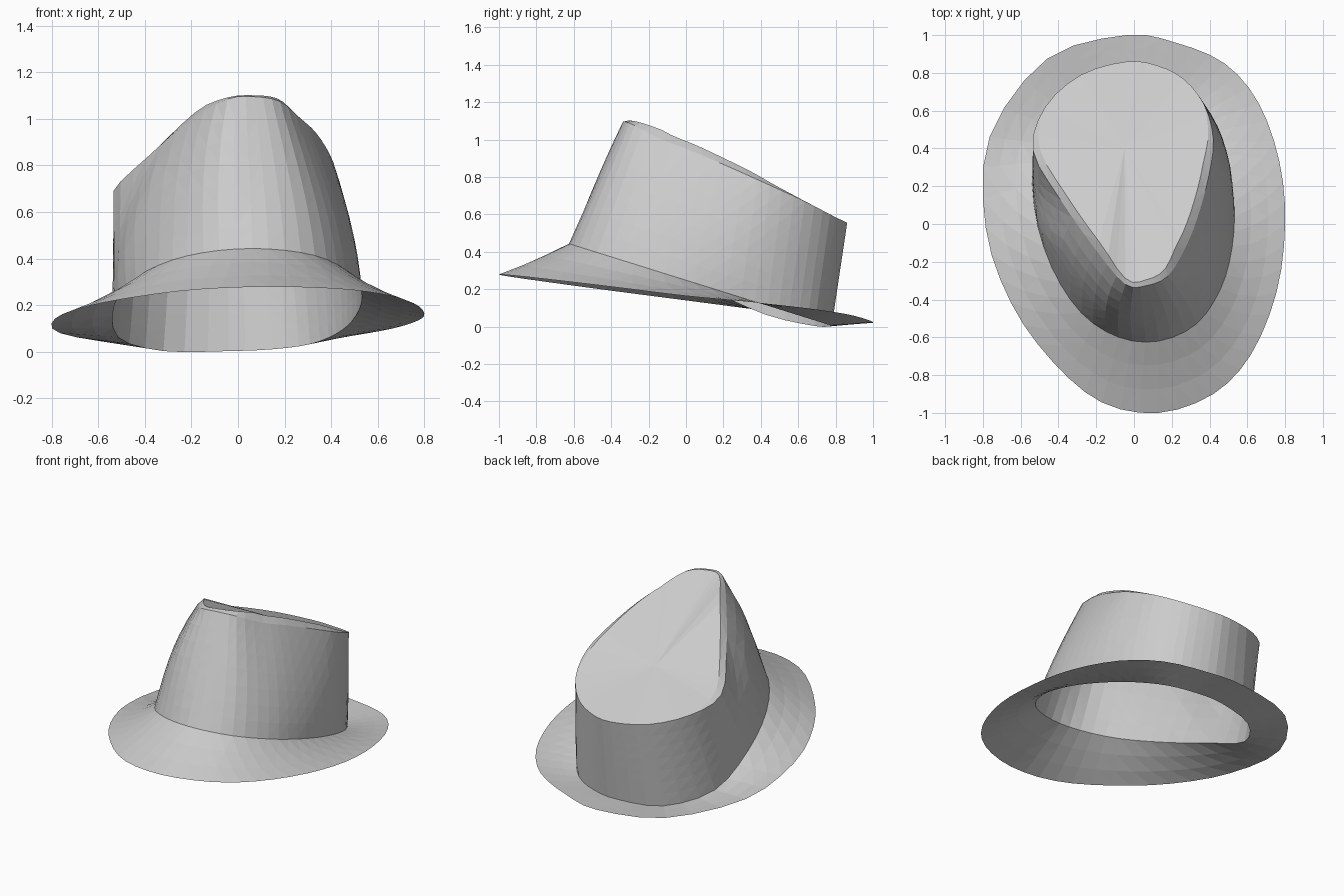
import bpy, bmesh
from mathutils import Vector

if "Cube" in bpy.data.objects:
    bpy.data.objects.remove(bpy.data.objects["Cube"])

SUB = 3  # segments between neighbouring outline points


def clamp(v):
    return min(1, max(0, v))


def ring(points):
    """Closed smooth loop through the outline points."""
    p = [Vector(q) for q in points]
    n, out = len(p), []
    for i in range(n):
        a, b, c, d = p[i - 1], p[i], p[(i + 1) % n], p[(i + 2) % n]
        for s in range(SUB):
            t = s / SUB
            out.append(0.5 * (2 * b + (c - a) * t + (2 * a - 5 * b + 4 * c - d) * t * t
                              + (3 * b - a - 3 * c + d) * t ** 3))
    return out


def loft(name, rings, tip=None):
    """Faceted skin over a stack of loops, listed outer/lower to inner/upper."""
    bm = bmesh.new()
    loops = [[bm.verts.new(v) for v in r] for r in rings]
    n = len(loops[0])
    for a, b in zip(loops, loops[1:]):
        for i in range(n):
            j = (i + 1) % n
            bm.faces.new((b[i], b[j], a[j], a[i]))
    if tip:
        c = bm.verts.new(tip)
        for i in range(n):
            bm.faces.new((c, loops[-1][(i + 1) % n], loops[-1][i]))
    bmesh.ops.triangulate(bm, faces=bm.faces[:])
    mesh = bpy.data.meshes.new(name)
    bm.to_mesh(mesh)
    bm.free()
    obj = bpy.data.objects.new(name, mesh)
    bpy.context.collection.objects.link(obj)
    return obj


def outer_z(x, y):
    return .152 - .125 * y + .015 * x + .05 * max(0, x) * max(0, y) - .006 * clamp(y)


def base_z(x, y):
    return max(.003, .248 - .312 * y - .1 * max(0, -x) * clamp(y / .4))


# Outlines, all running from the back round the +x side
outer = ring([(x, y, outer_z(x, y)) for x, y in [
    (-.04, 1), (.22, .96), (.48, .85), (.66, .64), (.77, .33), (.8, 0),
    (.755, -.36), (.62, -.69), (.42, -.9), (.13, -1), (-.17, -.945),
    (-.43, -.73), (-.65, -.42), (-.785, -.02), (-.765, .46), (-.46, .875)]])
base = ring([(x, y, base_z(x, y)) for x, y in [
    (-.04, .775), (.15, .76), (.31, .69), (.42, .55), (.49, .37), (.53, .12),
    (.52, -.12), (.46, -.34), (.33, -.53), (.13, -.62), (-.08, -.6),
    (-.28, -.47), (-.44, -.22), (-.53, .1), (-.515, .43), (-.32, .69)]])
rim = ring([
    (-.04, .86, .555), (.12, .84, .565), (.26, .77, .6), (.37, .635, .67),
    (.42, .45, .755), (.395, .25, .845), (.335, .03, .94), (.27, -.13, 1.0),
    (.18, -.275, 1.075), (.07, -.325, 1.095), (-.045, -.32, 1.085), (-.2, -.14, 1.0),
    (-.39, .13, .835), (-.535, .39, .69), (-.47, .62, .625), (-.28, .79, .575)])

# Brim: thin sheet, slightly hollow where it climbs to the crown
brim_rings = []
for t in (0, .33, .67, 1):
    r = []
    for a, b in zip(outer, base):
        v = a.lerp(b, t)
        v.z -= .15 * max(0, b.z - a.z) * t * (1 - t)
        r.append(v)
    brim_rings.append(r)
loft("brim", brim_rings)

# Crown wall: leaning loft, bulging on the front and +x sides
wall_rings = []
for k in range(8):
    t = k / 7
    r = []
    for a, b in zip(base, rim):
        v = a.lerp(b, t)
        bulge = t * (1 - t) * clamp((.7 - v.y) / .4)
        left = .16 * t * (1 - t) * (.6 + .8 * t) * clamp((.05 - v.x) / .15) * clamp((.15 - v.y) / .2)
        v += Vector((.24 * max(0, v.x) * bulge - .7 * left, -.5 * left, 0))
        r.append(v)
    wall_rings.append(r)
loft("crown_wall", wall_rings)

# Crown top: narrow bevel rising from the front edges to a flat sloping panel
centre = Vector((-.05, .4, .755))
crest = []
for v in rim:
    w = clamp((.65 - v.y) / .3)
    side = clamp((v.y + .34) / .15)
    u = v.lerp(centre, .09 * w * (.4 + .6 * side))
    u.z = v.z + .022 * w * side + .004 * w
    crest.append(u)
top_rings = [rim, crest] + [[v.lerp(centre, t) for v in crest] for t in (.3, .6, .85)]
loft("crown_top", top_rings, centre)
